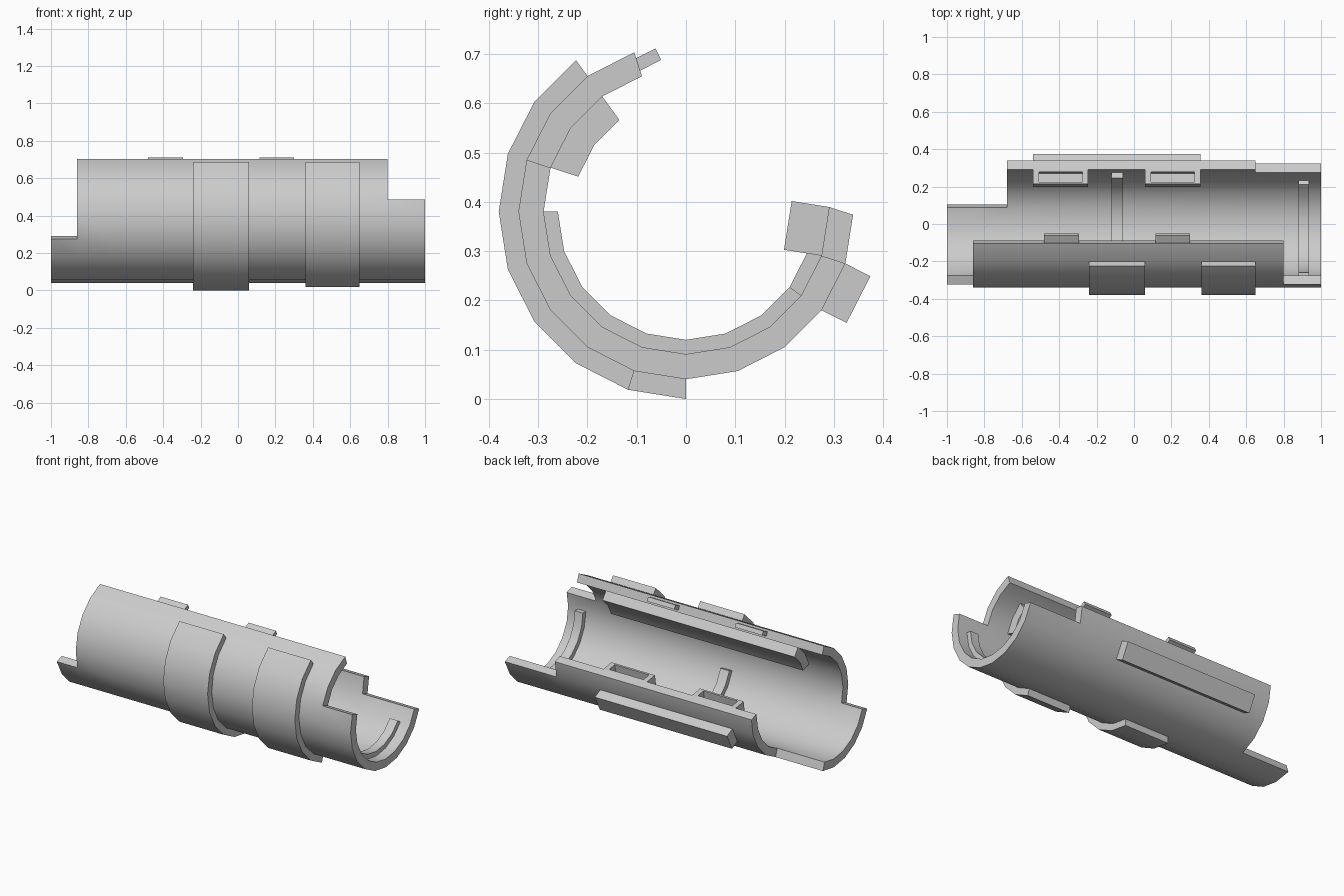
import bpy, bmesh
from math import sin, cos, radians
from mathutils import Vector

if "Cube" in bpy.data.objects:
    bpy.data.objects.remove(bpy.data.objects["Cube"])

CZ, STEP = 0.38, 18            # axis height, degrees per side (20-sided tube)
R_OUT, R_IN = 0.34, 0.289


def polar(r, a):
    """(y, z) point; angle from straight down, positive toward +y."""
    return Vector((r * sin(radians(a)), CZ - r * cos(radians(a))))


def tangent(a):
    return Vector((cos(radians(a)), sin(radians(a))))


def finish(name, bm):
    bmesh.ops.recalc_face_normals(bm, faces=bm.faces)
    me = bpy.data.meshes.new(name)
    bm.to_mesh(me)
    bm.free()
    ob = bpy.data.objects.new(name, me)
    bpy.context.collection.objects.link(ob)
    bpy.ops.object.select_all(action='DESELECT')
    ob.select_set(True)
    bpy.context.view_layer.objects.active = ob
    bpy.ops.object.shade_smooth_by_angle(angle=radians(30))
    return ob


def prism(section, x0, x1):
    """Closed (y, z) section swept along x."""
    bm = bmesh.new()
    a = [bm.verts.new((x0, p[0], p[1])) for p in section]
    b = [bm.verts.new((x1, p[0], p[1])) for p in section]
    bm.faces.new(a)
    bm.faces.new(b[::-1])
    n = len(a)
    sides = [bm.faces.new((a[i], a[(i + 1) % n], b[(i + 1) % n], b[i])) for i in range(n)]
    return bm, sides


def arc_band(name, x0, x1, a0, a1, r0, r1):
    angles = range(a0, a1 + 1, STEP)
    section = [polar(r1, a) for a in angles] + [polar(r0, a) for a in reversed(angles)]
    finish(name, prism(section, x0, x1)[0])


# half-open tube shell with stepped ends
outer = {i: polar(R_OUT, i * STEP) for i in range(-9, 5)}
inner = {i: polar(R_IN, i * STEP) for i in range(-9, 5)}
rise = tangent(81) * 0.1
outer[5], inner[5] = outer[4] + rise, inner[4] + rise
breaks = [-1, -0.86, -0.68, 0.65, 0.80, 1]
spans = [(-9, -7, -0.86, 0.80), (-6, -5, -0.86, 1), (-4, 0, -1, 1),
         (1, 3, -0.68, 1), (4, 4, -0.68, 0.65)]
bm = bmesh.new()
cache = {}


def shell_vert(x, i, layer):
    key = (x, i, layer)
    if key not in cache:
        p = (outer if layer else inner)[i]
        cache[key] = bm.verts.new((x, p[0], p[1]))
    return cache[key]


edge_use = {}
for first, last, lo, hi in spans:
    for i in range(first, last + 1):
        for x0, x1 in zip(breaks, breaks[1:]):
            if x0 < lo or x1 > hi:
                continue
            ring = [(x0, i), (x1, i), (x1, i + 1), (x0, i + 1)]
            for layer in (0, 1):
                bm.faces.new([shell_vert(*k, layer) for k in ring])
            for k, m in zip(ring, ring[1:] + ring[:1]):
                e = frozenset((k, m))
                edge_use[e] = edge_use.get(e, 0) + 1
for e, uses in edge_use.items():
    if uses == 1:
        k, m = e
        bm.faces.new([shell_vert(*k, 0), shell_vert(*m, 0), shell_vert(*m, 1), shell_vert(*k, 1)])
finish("tube_shell", bm)

# raised outer bands
arc_band("outer_band_middle", -0.24, 0.06, -144, 0, R_OUT - 0.005, 0.38)
arc_band("outer_band_end", 0.36, 0.65, -144, -18, R_OUT - 0.005, 0.38)

# thin ribs inside the tube
arc_band("inner_rib_middle", -0.12, -0.06, -72, 72, 0.26, R_IN + 0.004)
arc_band("inner_rib_end", 0.88, 0.935, -90, 54, 0.26, R_IN + 0.004)

# thick inner rail below the upper edge
arc_band("inner_rail", -0.64, 0.66, -144, -108, 0.23, R_IN + 0.004)

# long bar on the back
push = Vector((sin(radians(63)), -cos(radians(63)))) * 0.057
finish("back_bar", prism([outer[3], outer[4], outer[4] + push, outer[3] + push], -0.54, 0.355)[0])

for n, (tab_x, socket_x) in enumerate([(-0.48, -0.54), (0.115, 0.06)], 1):
    # locking tab on the upper edge
    t = tangent(-153) * -1
    t = t if t[0] > 0 else -t
    down = Vector((t[1], -t[0])) * 0.026
    start = outer[-9].lerp(inner[-9], 0.25)
    root = start - t * 0.005
    tip = start + t * 0.044
    finish(f"locking_tab_{n}", prism([root, tip, tip + down, root + down], tab_x, tab_x + 0.185)[0])

    # matching socket with a pocket on the lower edge
    inward = Vector((-sin(radians(81)), cos(radians(81)))) * 0.077
    x0, x1 = socket_x, socket_x + 0.295
    bm, sides = prism([inner[4], inner[5], inner[5] + inward, inner[4] + inward], x0, x1)
    bmesh.ops.recalc_face_normals(bm, faces=bm.faces)
    top = sides[1]
    bmesh.ops.inset_individual(bm, faces=[top], thickness=0.016)
    for v in top.verts:
        v.co.x += 0.02 if v.co.x < (x0 + x1) / 2 else -0.02
    pocket = bmesh.ops.extrude_discrete_faces(bm, faces=[top])["faces"][0]
    depth = tangent(81) * -0.06
    bmesh.ops.translate(bm, verts=pocket.verts, vec=(0, depth[0], depth[1]))
    finish(f"tab_socket_{n}", bm)
